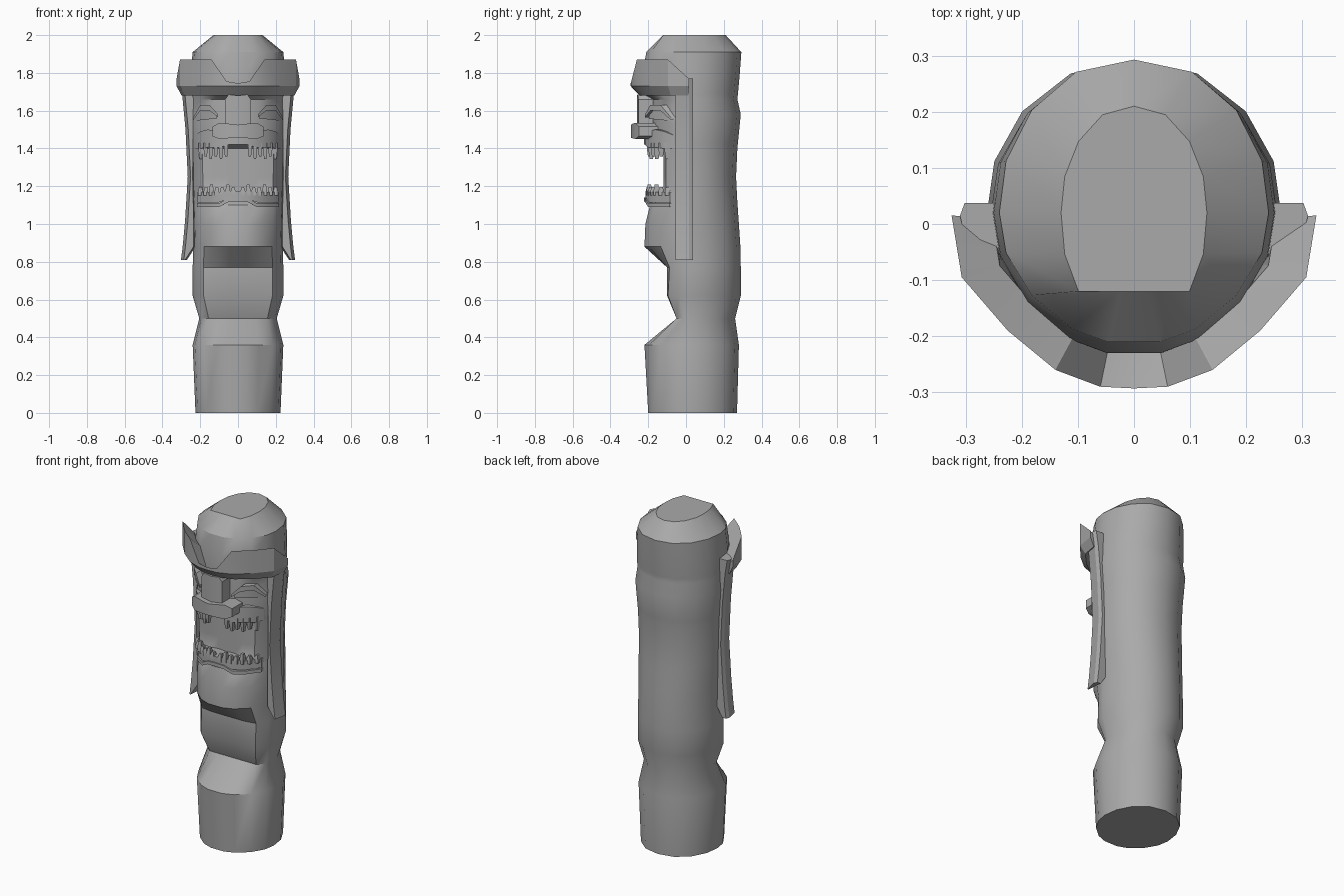
import bpy, bmesh, math

if "Cube" in bpy.data.objects:
    bpy.data.objects.remove(bpy.data.objects["Cube"], do_unlink=True)

stone = bpy.data.materials.new("grey_stone")
stone.use_nodes = True
GREY = (0.4, 0.4, 0.4, 1)
stone.diffuse_color = GREY
stone.node_tree.nodes["Principled BSDF"].inputs["Base Color"].default_value = GREY


def loft(name, rings, angle=30, mirror=False):
    """Skin equal-sized closed rings and cap both ends."""
    bm = bmesh.new()
    loops = [[bm.verts.new(p) for p in ring] for ring in rings]
    n = len(loops[0])
    for a, b in zip(loops, loops[1:]):
        for i in range(n):
            j = (i + 1) % n
            bm.faces.new((a[i], a[j], b[j], b[i]))
    bm.faces.new(loops[0])
    bm.faces.new(loops[-1])
    if mirror:
        geo = bmesh.ops.duplicate(bm, geom=bm.verts[:] + bm.edges[:] + bm.faces[:])
        for v in geo["geom"]:
            if isinstance(v, bmesh.types.BMVert):
                v.co.x *= -1
    bmesh.ops.recalc_face_normals(bm, faces=bm.faces)
    mesh = bpy.data.meshes.new(name)
    bm.to_mesh(mesh)
    bm.free()
    mesh.materials.append(stone)
    ob = bpy.data.objects.new(name, mesh)
    bpy.context.collection.objects.link(ob)
    bpy.ops.object.select_all(action="DESELECT")
    ob.select_set(True)
    bpy.context.view_layer.objects.active = ob
    bpy.ops.object.shade_smooth_by_angle(angle=math.radians(angle))
    return ob


def face_y(x):
    """Curve of the face front, seen from above."""
    return -0.22 * math.sqrt(max(0, 1 - (x / 0.235) ** 2))


def strip(name, stations, out=0.0, depth=0.07, both=False, mirror=False):
    """Band that follows the face; stations are (x, low, high)."""
    if both:
        stations = [(-x, a, b) for x, a, b in reversed(stations) if x] + stations
    rings = []
    for x, a, b in stations:
        y = min(face_y(x), -0.06) - out
        rings.append([(x, y, a), (x, y, b), (x, y + depth, b), (x, y + depth, a)])
    return loft(name, rings, 25, mirror)


# Carved log body: unit half outline, front to back
half = [(0.19, -1), (0.46, -0.9), (0.76, -0.64), (0.95, -0.31), (1, 0),
        (0.95, 0.34), (0.76, 0.67), (0.43, 0.92), (0, 1)]
outline = half + [(-x, y) for x, y in reversed(half[:-1])]


def section(z, width, front, back, flat=1.0):
    pts = []
    for x, y in outline:
        yy = 0.02 + y * (back - 0.02) if y > 0 else 0.02 + y * (0.02 - front) * flat
        pts.append((x * width, max(yy, front), z))
    return pts


body = [(0, 0.225, -0.2, 0.27), (0.36, 0.24, -0.22, 0.28),
        (0.5, 0.205, -0.05, 0.26, 1.6), (0.62, 0.24, -0.1, 0.29, 1.5),
        (0.77, 0.24, -0.1, 0.29, 1.4), (0.88, 0.237, -0.22, 0.288),
        (1.0, 0.24, -0.215, 0.28), (1.1, 0.243, -0.19, 0.273),
        (1.15, 0.244, -0.12, 0.27, 1.4), (1.25, 0.245, -0.12, 0.265, 1.4),
        (1.4, 0.25, -0.12, 0.272, 1.4), (1.43, 0.252, -0.18, 0.275),
        (1.58, 0.262, -0.18, 0.29), (1.66, 0.255, -0.18, 0.272),
        (1.69, 0.255, -0.23, 0.275), (1.8, 0.25, -0.23, 0.285),
        (1.91, 0.24, -0.21, 0.293), (2.0, 0.13, -0.12, 0.21, 1.7)]
loft("log_body", [section(*r) for r in body], 32)

# Headband: flared rim with a notch at the centre
rim = [(0, -0.293, 1.745), (0.06, -0.29, 1.755), (0.14, -0.26, 1.87),
       (0.225, -0.19, 1.87), (0.307, -0.095, 1.87), (0.325, 0.015, 1.77)]
rim = [(-x, y, z) for x, y, z in reversed(rim[1:])] + rim
rings = []
for x, y, top in rim:
    rings.append([(x, y, top), (x, y, 1.73), (x * 0.92, y * 0.84, 1.68),
                  (x * 0.75, y * 0.75, 1.68), (x * 0.78, y * 0.78, top - 0.06)])
loft("headband", rings, 25)

# Hanging side panels, curved with the log
panel = [(0.81, 0.28, 0.302), (0.88, 0.235, 0.293), (1.02, 0.235, 0.28),
         (1.25, 0.24, 0.266), (1.5, 0.238, 0.278), (1.68, 0.235, 0.295),
         (1.77, 0.235, 0.31)]
rings = []
for z, inner, outer in panel:
    rings.append([(inner, -0.055, z), (outer - 0.015, -0.055, z), (outer, 0.015, z),
                  (outer - 0.008, 0.037, z), (inner - 0.01, 0.037, z)])
loft("side_panels", rings, 20, mirror=True)

# Eyes with heavy lids
strip("eyes", [(0.115, 1.555, 1.575), (0.15, 1.555, 1.6), (0.2, 1.55, 1.6),
               (0.23, 1.54, 1.56)], out=0.005, mirror=True)
strip("eyelids", [(0.105, 1.565, 1.58), (0.15, 1.6, 1.63), (0.2, 1.6, 1.63),
                  (0.237, 1.55, 1.565)], out=0.02, mirror=True)

# Nose and its bridge
strip("nose", [(0, 1.455, 1.525), (0.04, 1.455, 1.53), (0.1, 1.45, 1.535),
               (0.135, 1.465, 1.515)], out=0.07, depth=0.11, both=True)
strip("nose_bridge", [(0, 1.52, 1.68), (0.05, 1.52, 1.685), (0.068, 1.53, 1.66)],
      out=0.04, depth=0.1, both=True)

# Lips
strip("upper_lip", [(0, 1.42, 1.475), (0.05, 1.42, 1.48), (0.1, 1.405, 1.49),
                    (0.16, 1.405, 1.5), (0.2, 1.4, 1.49), (0.225, 1.4, 1.47)],
      out=0.002, depth=0.08, both=True)
strip("lower_lip", [(0, 1.135, 1.175), (0.06, 1.13, 1.175), (0.1, 1.115, 1.17),
                    (0.16, 1.115, 1.17), (0.215, 1.115, 1.17)],
      out=-0.005, depth=0.09, both=True)
strip("lower_lip_ridge", [(0, 1.12, 1.14), (0.055, 1.115, 1.135), (0.1, 1.09, 1.11),
                          (0.16, 1.09, 1.11), (0.217, 1.09, 1.11)],
      out=0.002, depth=0.09, both=True)


# Teeth: tapered pegs along the lips
def tooth(name, x, root, tip, width):
    y = min(face_y(x), -0.065) + 0.005
    rings = []
    for z, s in ((root, 1), ((root + tip) / 2, 1), (tip, 0.6)):
        w, d = width * s / 2, 0.015 * s
        rings.append([(x - w, y - d + 0.015, z), (x + w, y - d + 0.015, z),
                      (x + w, y + d + 0.015, z), (x - w, y + d + 0.015, z)])
    loft(name, rings, 25)


for side, tag in ((1, "left"), (-1, "right")):
    for i in range(6):
        drop = 0.0 if i % 2 else 0.012
        tooth(f"upper_tooth_{tag}_{i + 1}", side * (0.063 + 0.027 * i), 1.43,
              1.345 + drop, 0.021)
    for i in range(7):
        rise = 0.015 if i % 3 == 1 else 0.0
        tooth(f"lower_tooth_{tag}_{i + 1}", side * (0.025 + 0.029 * i), 1.15,
              1.195 + rise, 0.024)
